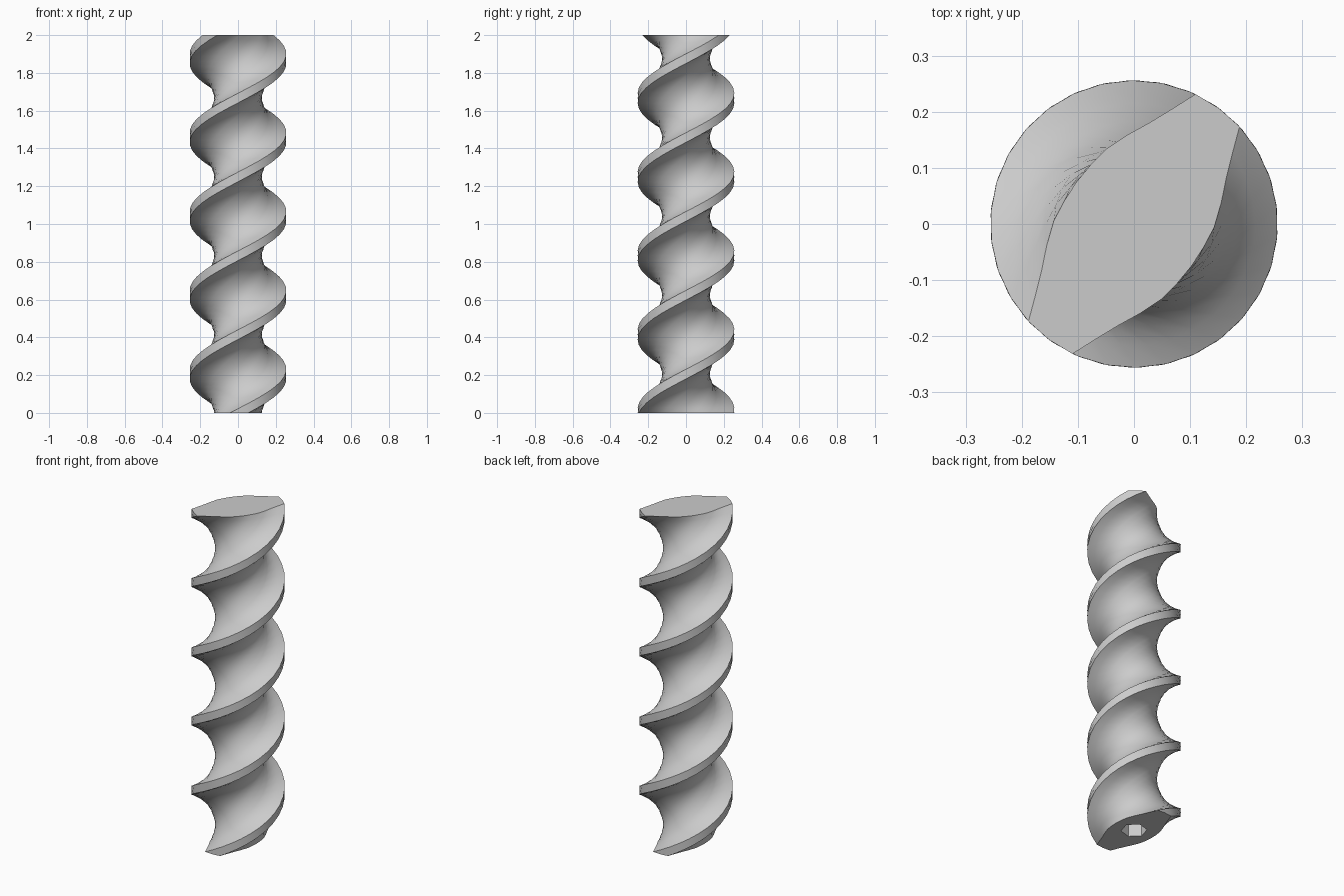
import bpy, bmesh
from math import radians, cos, sin, pi

cube = bpy.data.objects.get("Cube")
if cube:
    bpy.data.objects.remove(cube, do_unlink=True)

HEIGHT = 2.0
PITCH = 0.835           # rise per full turn
TOP_ANGLE = 53.7        # direction of the flight at the top end
LAYERS = 72
HOLE_RADIUS, HOLE_DEPTH = 0.072, 0.3

metal = bpy.data.materials.new("grey metal")
metal.use_nodes = True
grey = (0.6, 0.6, 0.6, 1)
metal.diffuse_color = grey
metal.node_tree.nodes["Principled BSDF"].inputs["Base Color"].default_value = grey

# Quarter of the twin-flight section: degrees from the flight centre, radius
quarter = [(0, 0.256), (11, 0.256), (18, 0.216), (27.5, 0.183), (40, 0.16),
           (56, 0.143), (72, 0.131), (90, 0.127)]
half = quarter + [(180 - a, r) for a, r in reversed(quarter[1:-1])]
section = half + [(a + 180, r) for a, r in half]


def ring(bm, points, z):
    """Closed ring of vertices from polar points."""
    return [bm.verts.new((r * cos(radians(a)), r * sin(radians(a)), z))
            for a, r in points]


def bridge(bm, low, high):
    """Skin two rings; the diagonals follow the flight."""
    n = len(low)
    for i in range(n):
        j = (i + 1) % n
        bm.faces.new((low[i], low[j], high[j], high[i]))


def loop_edges(bm, verts):
    return [bm.edges.get((v, verts[(i + 1) % len(verts)]))
            for i, v in enumerate(verts)]


bm = bmesh.new()

# Twisted body
rings = []
for k in range(LAYERS + 1):
    z = HEIGHT * k / LAYERS
    twist = TOP_ANGLE + 360 * (z - HEIGHT) / PITCH
    rings.append(ring(bm, [(a + twist, r) for a, r in section], z))
for low, high in zip(rings, rings[1:]):
    bridge(bm, low, high)
bm.faces.new(rings[-1])

# Hexagonal blind socket in the lower end
hexagon = [(15 + 60 * i, HOLE_RADIUS) for i in range(6)]
mouth = ring(bm, hexagon, 0)
floor = ring(bm, hexagon, HOLE_DEPTH)
bridge(bm, mouth, floor)
bm.faces.new(floor)
bmesh.ops.triangle_fill(bm, use_beauty=True, normal=(0, 0, -1),
                        edges=loop_edges(bm, rings[0]) + loop_edges(bm, mouth))
bmesh.ops.recalc_face_normals(bm, faces=bm.faces[:])

mesh = bpy.data.meshes.new("screw_shaft")
bm.to_mesh(mesh)
bm.free()
mesh.materials.append(metal)
shaft = bpy.data.objects.new("screw_shaft", mesh)
bpy.context.collection.objects.link(shaft)

bpy.ops.object.select_all(action='DESELECT')
shaft.select_set(True)
bpy.context.view_layer.objects.active = shaft
bpy.ops.object.shade_smooth_by_angle(angle=radians(25))
